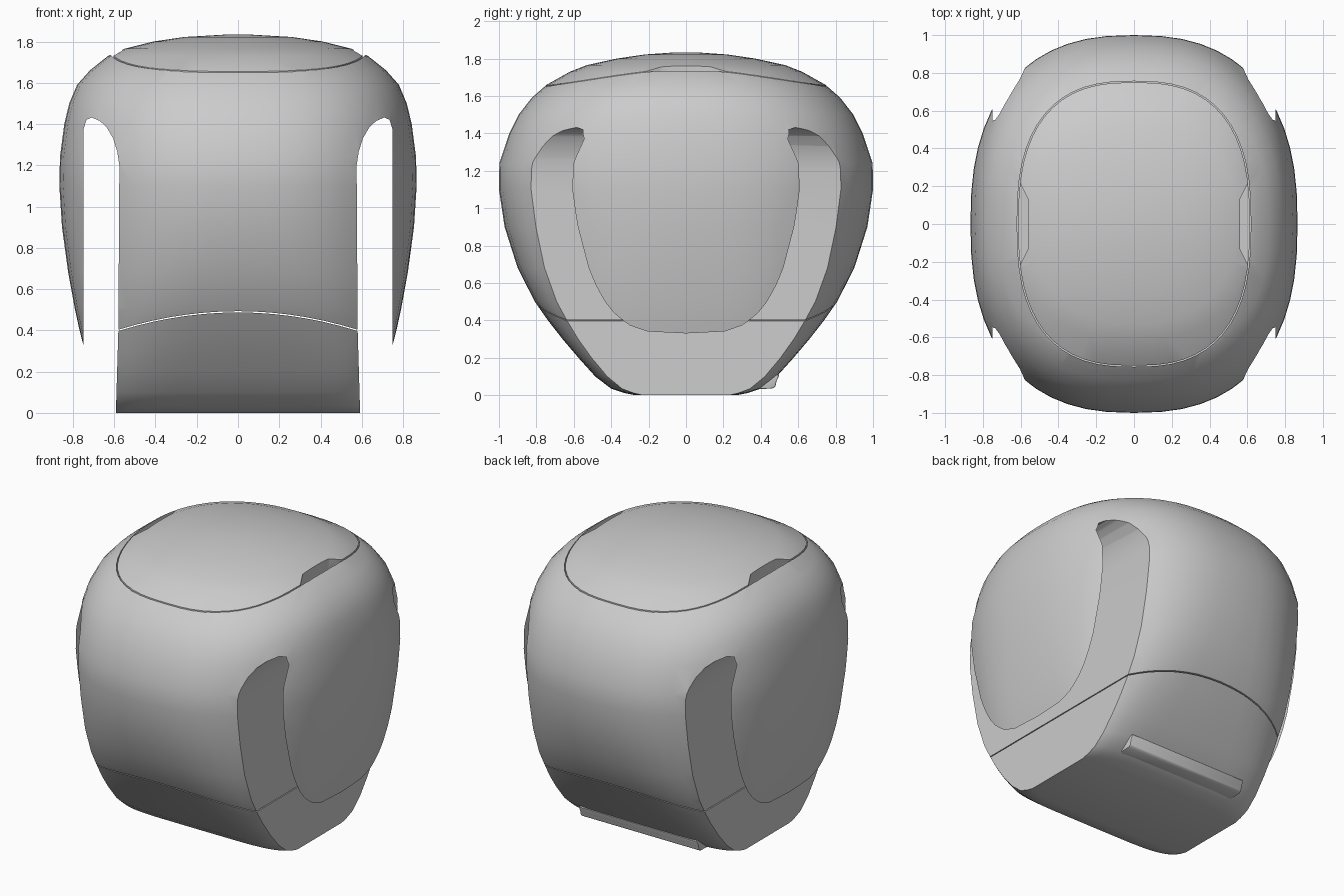
import bpy, bmesh
from math import sin, cos, pi, copysign, radians

if "Cube" in bpy.data.objects:
    bpy.data.objects.remove(bpy.data.objects["Cube"])

# z, half width x, half depth y, squareness of the cross-section
RINGS = [
    (0.000, 0.640, 0.27, 6.0), (0.012, 0.645, 0.33, 5.8), (0.035, 0.655, 0.40, 5.5),
    (0.10, 0.675, 0.485, 5.0), (0.20, 0.71, 0.575, 4.4), (0.30, 0.742, 0.66, 3.8),
    (0.40, 0.768, 0.738, 3.35), (0.50, 0.790, 0.808, 3.1), (0.68, 0.823, 0.90, 2.75),
    (0.90, 0.853, 0.97, 2.5), (1.10, 0.866, 1.00, 2.45), (1.24, 0.863, 0.998, 2.45),
    (1.40, 0.842, 0.945, 2.45), (1.50, 0.818, 0.895, 2.45), (1.59, 0.78, 0.825, 2.4),
    (1.66, 0.718, 0.745, 2.4), (1.73, 0.63, 0.62, 2.3), (1.765, 0.55, 0.53, 2.2),
    (1.80, 0.41, 0.37, 2.1), (1.822, 0.26, 0.22, 2.0), (1.833, 0.07, 0.06, 2.0)]
SEG = 56


def oval(rx, ry, n):
    out = []
    for i in range(SEG):
        a = 2 * pi * i / SEG
        c, s = cos(a), sin(a)
        out.append((copysign(abs(c) ** (2 / n), c) * rx, copysign(abs(s) ** (2 / n), s) * ry))
    return out


def loft(name, loops):
    """Closed solid skinned through equal-length point loops."""
    bm = bmesh.new()
    rows = [[bm.verts.new(p) for p in loop] for loop in loops]
    for a, b in zip(rows, rows[1:]):
        for i in range(len(a)):
            j = (i + 1) % len(a)
            bm.faces.new((a[i], a[j], b[j], b[i]))
    bm.faces.new(rows[0][::-1])
    bm.faces.new(rows[-1])
    bmesh.ops.recalc_face_normals(bm, faces=bm.faces[:])
    me = bpy.data.meshes.new(name)
    bm.to_mesh(me)
    bm.free()
    ob = bpy.data.objects.new(name, me)
    bpy.context.collection.objects.link(ob)
    return ob


def envelope(name):
    return loft(name, [[(x, y, z) for x, y in oval(rx, ry, n)] for z, rx, ry, n in RINGS])


def prism_y(name, pts):
    return loft(name, [[(x, y, z) for x, z in pts] for y in (-1.3, 1.3)])


def prism_z(name, pts, z0, z1):
    return loft(name, [[(x, y, z) for x, y in pts] for z in (z0, z1)])


def carve(ob, ops):
    for cutter, op in ops:
        m = ob.modifiers.new("cut", 'BOOLEAN')
        m.object, m.operation, m.solver = cutter, op, 'EXACT'


def finish(ob, angle=38):
    dg = bpy.context.evaluated_depsgraph_get()
    me = bpy.data.meshes.new_from_object(ob.evaluated_get(dg))
    ob.modifiers.clear()
    ob.data = me
    bpy.ops.object.select_all(action='DESELECT')
    ob.select_set(True)
    bpy.context.view_layer.objects.active = ob
    bpy.ops.object.shade_smooth_by_angle(angle=radians(angle))


# Cutters: arched side slots running front to back
slot = [(0.60, -0.1), (0.592, 0), (0.58, 0.4), (0.575, 1.2), (0.585, 1.265), (0.605, 1.33),
        (0.637, 1.385), (0.67, 1.415), (0.71, 1.432), (0.735, 1.42), (0.75, 1.37), (0.75, -0.1)]
slots = [prism_y("slot_cutter", [(s * x, z) for x, z in slot]) for s in (-1, 1)]


# Cutters: arched base seam, oval lid seam, lid finger recesses
def seam(dz):
    xs = [-0.66 + 1.32 * i / 16 for i in range(17)]
    return [(x, 0.40 + dz + 0.09 * (1 - (x / 0.58) ** 2)) for x in xs] + [(0.66, -0.2), (-0.66, -0.2)]


base_in, base_out = prism_y("base_keep", seam(-0.003)), prism_y("base_cutter", seam(0.003))
lid_in = prism_z("lid_keep", oval(0.613, 0.75, 2.6), 1.6, 2)
lid_out = prism_z("lid_cutter", oval(0.619, 0.756, 2.6), 1.597, 2)
recess = [(0.56, -0.13), (0.56, 0.13), (0.625, 0.26), (0.70, 0.26), (0.70, -0.26), (0.625, -0.26)]
recesses = [prism_z("recess_cutter", [(s * x, y) for x, y in recess], 1.68, 2) for s in (-1, 1)]

slot_ops = [(c, 'DIFFERENCE') for c in slots]

# Main shell with hanging side panels
shell = envelope("main_shell")
carve(shell, slot_ops + [(base_out, 'DIFFERENCE'), (lid_out, 'DIFFERENCE')])

# Rounded base
base = envelope("base")
carve(base, slot_ops + [(base_in, 'INTERSECT')])

# Domed lid
lid = envelope("lid")
carve(lid, [(lid_in, 'INTERSECT')] + [(c, 'DIFFERENCE') for c in recesses])

# Rear bar under the base
bar_profile = [(0.33, 0.03), (0.46, 0.036), (0.478, 0.045), (0.484, 0.075), (0.50, 0.11), (0.36, 0.10)]
bar = loft("rear_bar", [[(x, y, z) for y, z in bar_profile] for x in (-0.43, 0.43)])
bev = bar.modifiers.new("bevel", 'BEVEL')
bev.width, bev.segments = 0.006, 2

for ob in (shell, base, lid, bar):
    finish(ob)
for c in slots + recesses + [base_in, base_out, lid_in, lid_out]:
    bpy.data.objects.remove(c, do_unlink=True)
